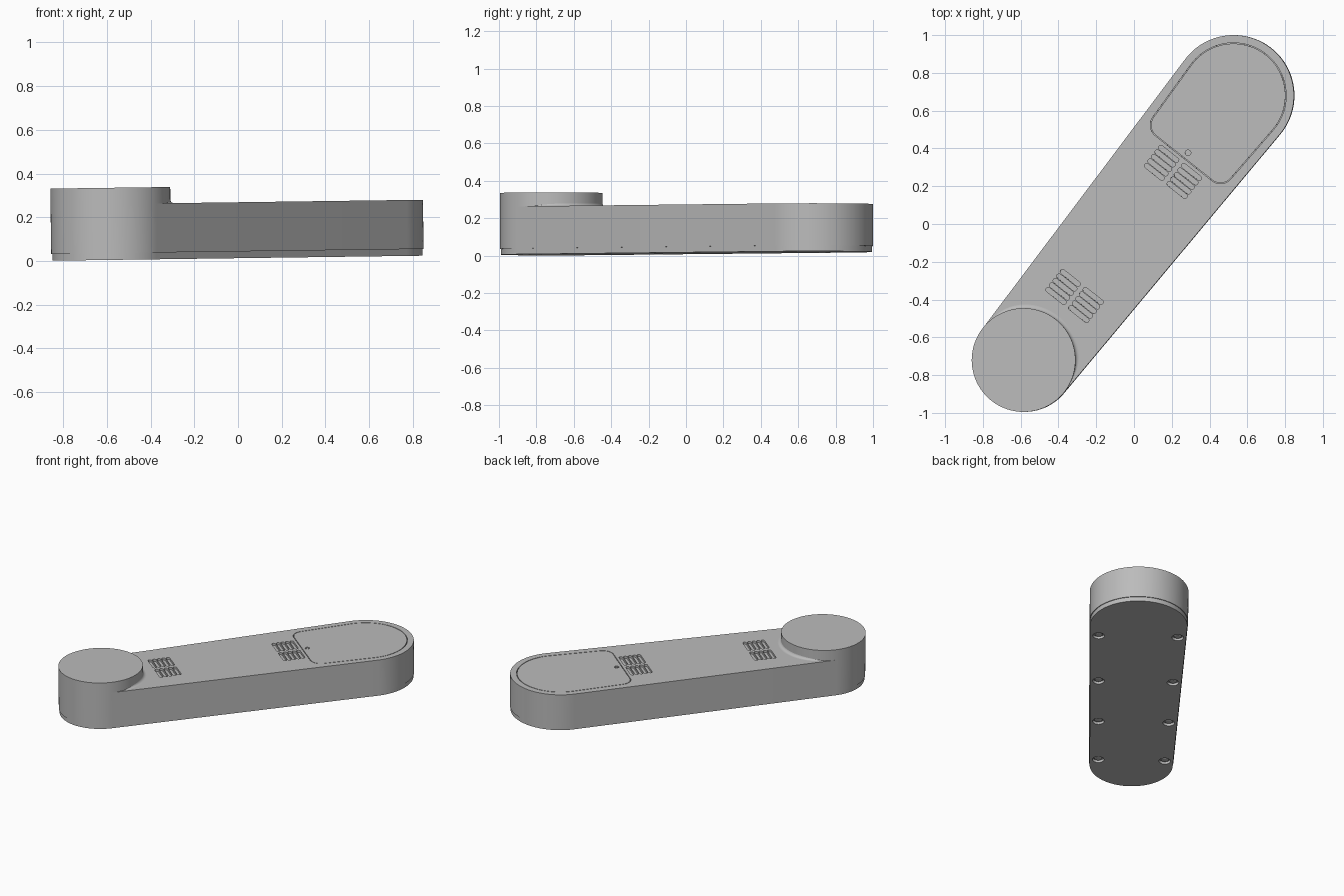
import bpy, bmesh, math
from math import sin, cos, pi, radians
from mathutils import Matrix, Vector

if "Cube" in bpy.data.objects:
    bpy.data.objects.remove(bpy.data.objects["Cube"], do_unlink=True)

# Local frame: origin at the wide end, the arm runs towards -X
WIDE, NARROW, LENGTH = 0.32, 0.2745, 1.787
SEAM, TOP, CAP_TOP = 0.031, 0.256, 0.33
PLACE = (Matrix.Translation((0, 0, 0.0125)) @ Matrix.Rotation(-0.0135, 4, 'Y')
         @ Matrix.Translation((0.53, 0.68, 0))
         @ Matrix.Rotation(math.atan2(1.40, 1.11), 4, 'Z'))

grey = bpy.data.materials.new("mid grey")
grey.use_nodes = True
COLOUR = (0.5, 0.5, 0.5, 1)
grey.diffuse_color = COLOUR
grey.node_tree.nodes["Principled BSDF"].inputs["Base Color"].default_value = COLOUR


def arc(cx, cy, r, a0, a1, n):
    return [(cx + r * cos(a0 + (a1 - a0) * i / n), cy + r * sin(a0 + (a1 - a0) * i / n))
            for i in range(n + 1)]


def hull(r1, r2, length, cx=0, cy=0, n=64):
    """Outline around two circles set apart along X."""
    a = pi / 2 + math.asin((r1 - r2) / length)
    return arc(cx, cy, r1, -a, a, n) + arc(cx - length, cy, r2, a, 2 * pi - a, n)


def circle(cx, cy, r, n=32):
    return arc(cx, cy, r, 0, 2 * pi, n)[:-1]


def lid_outline(grow=0):
    a = radians(92)
    c = 0.07 + grow
    return (arc(0, 0, 0.275 + grow, -a, a, 48) + arc(-0.35, 0.19, c, a, pi, 10)
            + arc(-0.35, -0.19, c, pi, 2 * pi - a, 10))


def finish(bm, name):
    mesh = bpy.data.meshes.new(name)
    bmesh.ops.recalc_face_normals(bm, faces=bm.faces)
    bm.to_mesh(mesh)
    bm.free()
    obj = bpy.data.objects.new(name, mesh)
    bpy.context.collection.objects.link(obj)
    mesh.materials.append(grey)
    return obj


def prism(name, outlines, z0, z1, round_z=None, radius=0.01, segments=4):
    """Extrude outlines from z0 to z1, rounding the rim at height round_z."""
    bm = bmesh.new()
    for pts in outlines:
        low = [bm.verts.new((x, y, z0)) for x, y in pts]
        high = [bm.verts.new((x, y, z1)) for x, y in pts]
        bm.faces.new(low[::-1])
        bm.faces.new(high)
        for i in range(len(pts)):
            j = (i + 1) % len(pts)
            bm.faces.new((low[i], low[j], high[j], high[i]))
    if round_z is not None:
        rim = [e for e in bm.edges if all(abs(v.co.z - round_z) < 1e-5 for v in e.verts)]
        bmesh.ops.bevel(bm, geom=rim, offset=radius, segments=segments,
                        profile=0.5, affect='EDGES')
    return finish(bm, name)


def cut(obj, cutter):
    cutter.hide_render = True
    mod = obj.modifiers.new("cut", 'BOOLEAN')
    mod.operation, mod.solver, mod.object = 'DIFFERENCE', 'EXACT', cutter
    bpy.context.view_layer.update()
    bpy.context.view_layer.objects.active = obj
    bpy.ops.object.modifier_apply(modifier=mod.name)
    bpy.data.objects.remove(cutter, do_unlink=True)


parts = []

# Main shell with rounded upper rim
body = prism("body_shell", [hull(WIDE, NARROW, LENGTH)], SEAM, TOP, TOP, 0.018)
parts.append(body)

# Two vent groups, each two columns of five slots
slots = []
for centre in (-0.516, -LENGTH + 0.433):
    for row in range(-2, 3):
        for side in (-1, 1):
            pts = hull(0.0125, 0.0125, 0.105, 0.0525, 0, 8)
            slots.append([(centre + row * 0.0305 - y, side * 0.077 + x) for x, y in pts])
cut(body, prism("vent_cutter", slots, TOP - 0.015, TOP + 0.05))

# Lid set flush into its pocket, with a small fastener
cut(body, prism("pocket_cutter", [lid_outline(0.004)], TOP - 0.015, TOP + 0.05))
lid = prism("lid", [lid_outline()], TOP - 0.016, TOP, TOP, 0.0015, 1)
cut(lid, prism("lid_hole_cutter", [circle(-0.387, 0, 0.015)], TOP - 0.008, TOP + 0.05))
lid_screw = prism("lid_screw", [circle(-0.387, 0, 0.009)], TOP - 0.01, TOP - 0.001)
parts += [lid, lid_screw]

# Raised round cap on the narrow end
parts.append(prism("round_cap", [circle(-LENGTH, 0, NARROW, 128)],
                   TOP - 0.06, CAP_TOP, CAP_TOP, 0.005, 3))

# Soft fillet where the cap meets the top
bm = bmesh.new()
rows = []
for i in range(49):
    t = -1 + i / 24
    f = 0.022 * (1 - t ** 4) + 0.0005
    a = t * radians(75)
    row = []
    for k in range(7):
        b = k / 6 * pi / 2
        r = NARROW - 0.001 + f * (1 - cos(b))
        row.append(bm.verts.new((-LENGTH + r * cos(a), r * sin(a), TOP + f * (1 - sin(b)))))
    rows.append(row)
for p, q in zip(rows, rows[1:]):
    for k in range(6):
        bm.faces.new((p[k], q[k], q[k + 1], p[k + 1]))
fillet = finish(bm, "cap_fillet")
if fillet.data.polygons[len(fillet.data.polygons) // 2].normal.z < 0:
    fillet.data.flip_normals()
parts.append(fillet)

# Base plate, slightly inset, with rounded lower rim
base = prism("base_plate", [hull(WIDE - 0.005, NARROW - 0.005, LENGTH)],
             0, SEAM, 0, 0.014)
spots = []
for x in (-0.143, -0.72, -1.236, -1.725):
    y = WIDE + (WIDE - NARROW) * x / LENGTH - 0.06
    spots += [(x, y), (x, -y)]
cut(base, prism("screw_hole_cutter", [circle(x, y, 0.038) for x, y in spots], -0.05, 0.018))
parts.append(base)

# Screw heads sunk into the base
parts.append(prism("base_screws", [circle(x, y, 0.026) for x, y in spots],
                   0.007, 0.02, 0.007, 0.005, 3))

# Place everything and shade it
for obj in parts:
    obj.data.transform(PLACE)
    bpy.ops.object.select_all(action='DESELECT')
    obj.select_set(True)
    bpy.context.view_layer.objects.active = obj
    bpy.ops.object.shade_smooth_by_angle(angle=radians(30))
